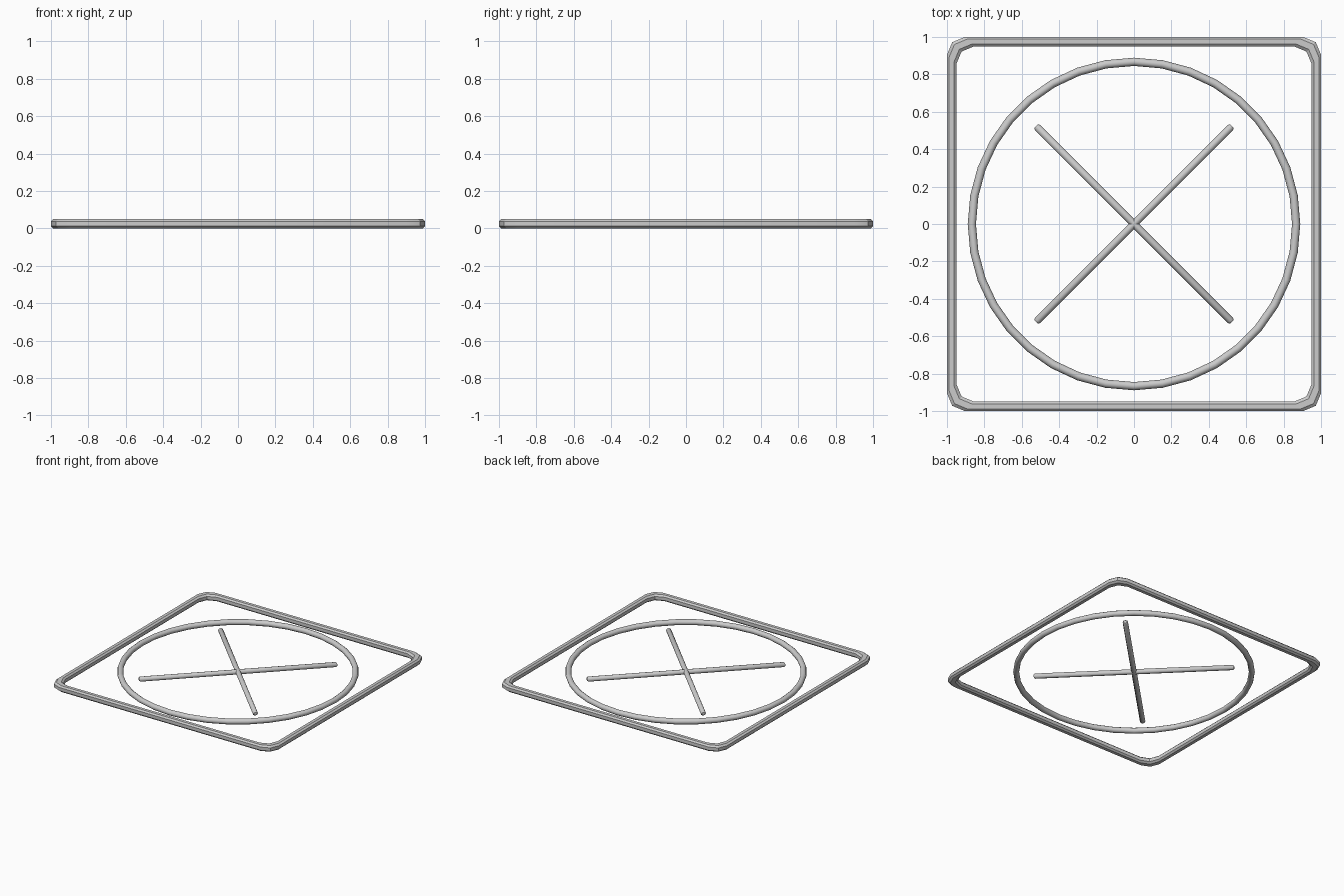
import bpy, bmesh
from math import sin, cos, pi, radians

if "Cube" in bpy.data.objects:
    bpy.data.objects.remove(bpy.data.objects["Cube"])

Z = 0.025


def finish(name, bm, angle=35):
    bmesh.ops.recalc_face_normals(bm, faces=bm.faces)
    me = bpy.data.meshes.new(name)
    bm.to_mesh(me)
    bm.free()
    ob = bpy.data.objects.new(name, me)
    bpy.context.collection.objects.link(ob)
    bpy.context.view_layer.objects.active = ob
    ob.select_set(True)
    bpy.ops.object.shade_smooth_by_angle(angle=radians(angle))
    ob.select_set(False)
    return ob


def sweep_closed(bm, rings):
    n = len(rings[0])
    for i, a in enumerate(rings):
        b = rings[(i + 1) % len(rings)]
        for k in range(n):
            bm.faces.new((a[k], a[(k + 1) % n], b[(k + 1) % n], b[k]))


# Square outer frame: chamfered section carried around clipped corners
bm = bmesh.new()
h, c = 0.025, 0.013
section = [(h, c), (c, h), (-c, h), (-h, c), (-h, -c), (-c, -h), (c, -h), (h, -c)]
corner = [(0.975, 0.88), (0.947, 0.947), (0.88, 0.975)]
rings = []
for q in range(4):
    co, si = round(cos(q * pi / 2)), round(sin(q * pi / 2))
    for px, py in corner:
        ring = []
        for o, z in section:
            x, y = px + o, py + o
            ring.append(bm.verts.new((x * co - y * si, x * si + y * co, Z + z)))
        rings.append(ring)
sweep_closed(bm, rings)
finish("square_frame", bm, 25)

# Round inner ring
bm = bmesh.new()
rings = []
for i in range(36):
    a = 2 * pi * i / 36
    rings.append([bm.verts.new(((0.867 + 0.022 * cos(t)) * cos(a),
                                (0.867 + 0.022 * cos(t)) * sin(a),
                                Z + 0.022 * sin(t)))
                  for t in (2 * pi * k / 10 for k in range(10))])
sweep_closed(bm, rings)
finish("round_ring", bm, 40)

# Two crossed bars with slightly rounded ends
for name, ang in (("cross_bar_a", 45), ("cross_bar_b", -45)):
    bm = bmesh.new()
    co, si = cos(radians(ang)), sin(radians(ang))
    prof = [(-0.74, 0.012), (-0.73, 0.02), (0.73, 0.02), (0.74, 0.012)]
    loops = []
    for d, r in prof:
        loop = []
        for k in range(8):
            t = 2 * pi * k / 8
            s = r * cos(t)
            loop.append(bm.verts.new((d * co - s * si, d * si + s * co, Z + r * sin(t))))
        loops.append(loop)
    for a, b in zip(loops, loops[1:]):
        for k in range(8):
            bm.faces.new((a[k], a[(k + 1) % 8], b[(k + 1) % 8], b[k]))
    bm.faces.new(loops[0])
    bm.faces.new(loops[-1])
    finish(name, bm, 50)
